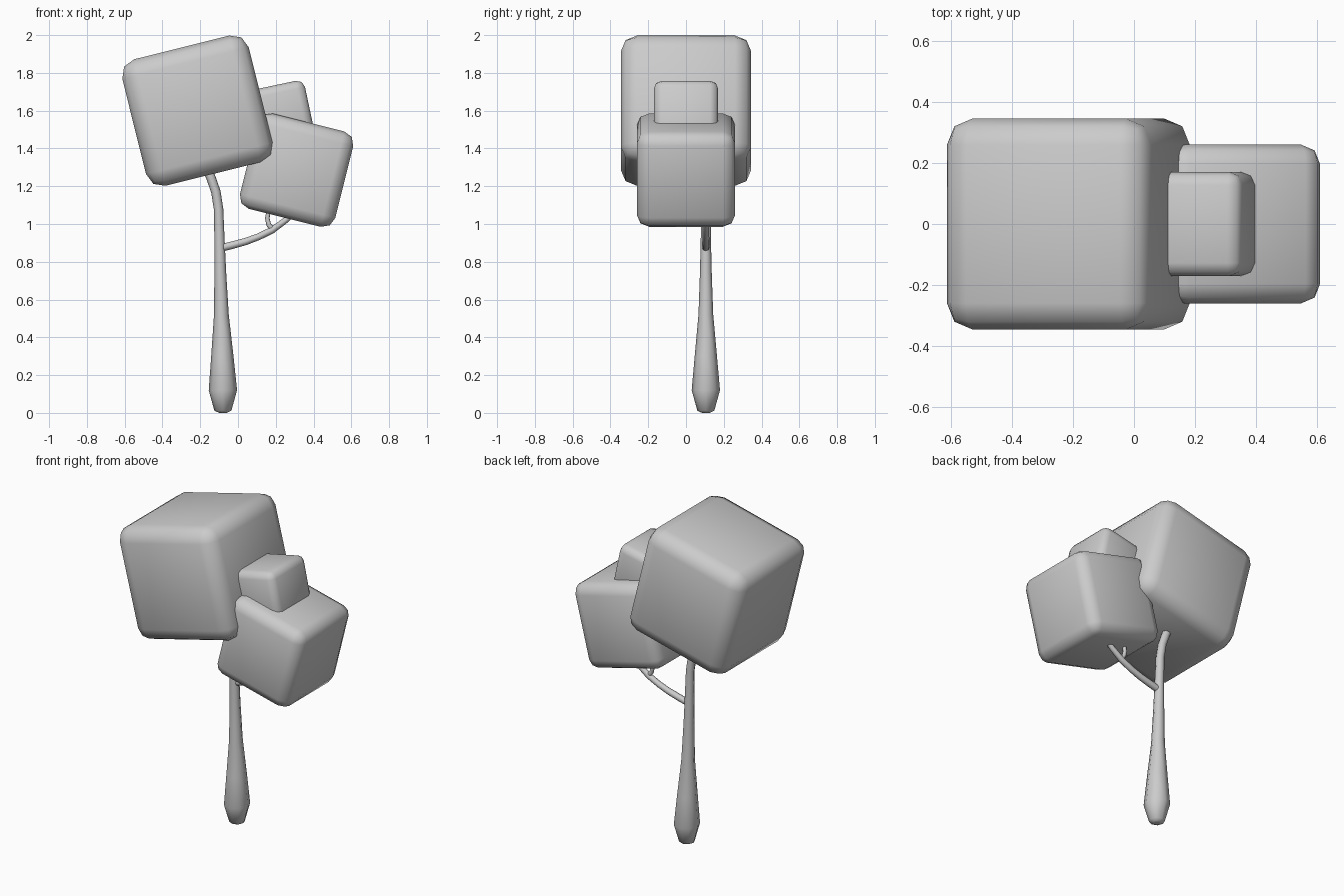
import bpy
from math import radians

if "Cube" in bpy.data.objects:
    bpy.data.objects.remove(bpy.data.objects["Cube"])


def foliage(name, x, z, size, tilt):
    """Rounded cube of leaves, tilted around the y axis."""
    bpy.ops.mesh.primitive_cube_add(size=size, location=(x, 0, z),
                                    rotation=(0, radians(tilt), 0))
    ob = bpy.context.object
    ob.name = name
    bev = ob.modifiers.new("rounding", 'BEVEL')
    bev.width = size * 0.124
    bev.segments = 2
    bpy.ops.object.modifier_apply(modifier=bev.name)
    bpy.ops.object.shade_smooth()


def limb(name, points):
    """Eight-sided tapering tube through (x, z, radius) points."""
    curve = bpy.data.curves.new(name, 'CURVE')
    curve.dimensions = '3D'
    curve.bevel_depth = 1.0
    curve.bevel_resolution = 2
    curve.use_fill_caps = True
    spline = curve.splines.new('POLY')
    spline.points.add(len(points) - 1)
    for p, (x, z, r) in zip(spline.points, points):
        p.co = (x, 0.105, z, 1)
        p.radius = r
    ob = bpy.data.objects.new(name, curve)
    bpy.context.collection.objects.link(ob)
    bpy.ops.object.select_all(action='DESELECT')
    ob.select_set(True)
    bpy.context.view_layer.objects.active = ob
    bpy.ops.object.convert(target='MESH')
    bpy.context.object.name = name
    bpy.ops.object.shade_smooth_by_angle(angle=radians(50))


# Leaf blocks
foliage("large_foliage", -0.215, 1.60, 0.69, -14)
foliage("medium_foliage", 0.31, 1.285, 0.52, 14)
foliage("small_foliage", 0.215, 1.565, 0.34, -12)

# Trunk, swelling near the base and bending left at the top
limb("trunk", [(-0.08, 0.0, 0.02), (-0.08, 0.012, 0.045), (-0.08, 0.12, 0.075),
               (-0.083, 0.30, 0.059), (-0.088, 0.52, 0.039), (-0.094, 0.75, 0.031),
               (-0.098, 0.92, 0.027), (-0.103, 1.08, 0.025), (-0.117, 1.17, 0.025),
               (-0.145, 1.25, 0.025), (-0.19, 1.33, 0.023)])

# Side branch and its small twig
limb("branch", [(-0.095, 0.872, 0.02), (-0.03, 0.888, 0.02), (0.04, 0.907, 0.019),
                (0.11, 0.933, 0.018), (0.18, 0.967, 0.018), (0.25, 1.018, 0.016),
                (0.32, 1.08, 0.014)])
limb("twig", [(0.185, 0.97, 0.013), (0.163, 0.995, 0.013),
              (0.155, 1.03, 0.012), (0.165, 1.09, 0.011)])
